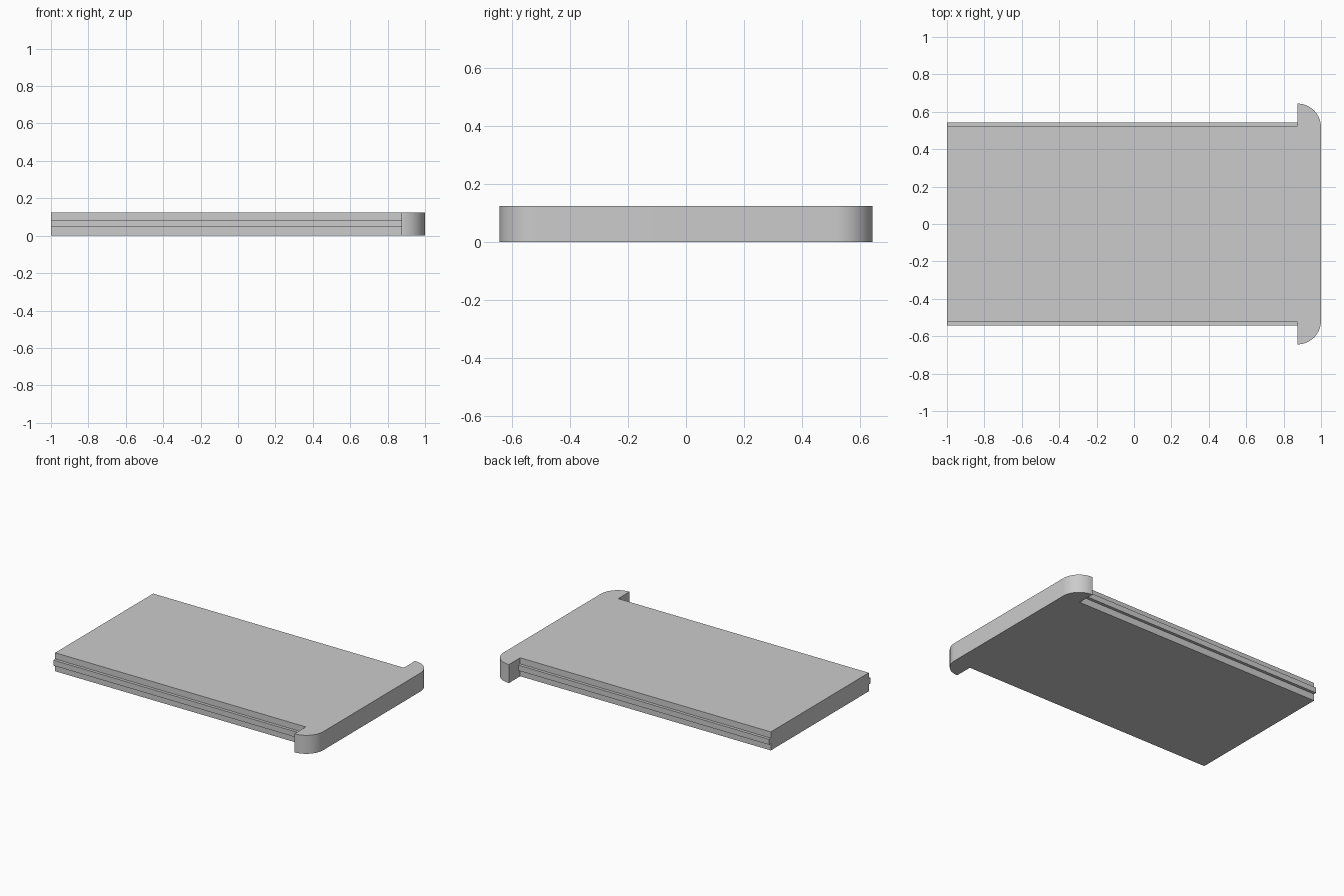
import bpy, bmesh, math
from mathutils import Vector

if "Cube" in bpy.data.objects:
    bpy.data.objects.remove(bpy.data.objects["Cube"], do_unlink=True)

HEIGHT = 0.125
JOINT_X = 0.873      # where the panel meets the end cap
PANEL_Y = 0.523      # half width of the panel
TONGUE_Y = 0.543     # half width across the side tongues
TONGUE_Z = (0.046, 0.083)
CAP_Y = 0.644        # half width of the end cap
CORNER = 1.0 - JOINT_X

grey = bpy.data.materials.new("plain grey")
grey.use_nodes = True
grey.diffuse_color = (0.6, 0.6, 0.6, 1)
grey.node_tree.nodes["Principled BSDF"].inputs["Base Color"].default_value = (0.6, 0.6, 0.6, 1)


def extrude_profile(name, points, direction):
    """Fill a closed outline and extrude it into a solid."""
    bm = bmesh.new()
    face = bm.faces.new([bm.verts.new(p) for p in points])
    result = bmesh.ops.extrude_face_region(bm, geom=[face], use_keep_orig=True)
    moved = [v for v in result["geom"] if isinstance(v, bmesh.types.BMVert)]
    bmesh.ops.translate(bm, verts=moved, vec=Vector(direction))
    bmesh.ops.recalc_face_normals(bm, faces=bm.faces)
    mesh = bpy.data.meshes.new(name)
    bm.to_mesh(mesh)
    bm.free()
    mesh.materials.append(grey)
    obj = bpy.data.objects.new(name, mesh)
    bpy.context.collection.objects.link(obj)
    return obj


# Sliding panel: cross-section with a tongue along each long side
low, high = TONGUE_Z
half = [(PANEL_Y, 0), (PANEL_Y, low), (TONGUE_Y, low),
        (TONGUE_Y, high), (PANEL_Y, high), (PANEL_Y, HEIGHT)]
section = half + [(-y, z) for y, z in reversed(half)]
extrude_profile("sliding_panel", [(-1, y, z) for y, z in section], (JOINT_X + 1, 0, 0))

# End cap: wider bar with rounded outer corners
steps = 16
arc = []
for i in range(steps + 1):
    a = math.pi / 2 * i / steps
    arc.append((JOINT_X + CORNER * math.cos(a), CAP_Y - CORNER + CORNER * math.sin(a), 0))
outline = arc + [(x, -y, z) for x, y, z in reversed(arc)]
cap = extrude_profile("end_cap", outline, (0, 0, HEIGHT))

# Smooth the rounded corners, keep the other edges sharp
bpy.ops.object.select_all(action="DESELECT")
cap.select_set(True)
bpy.context.view_layer.objects.active = cap
bpy.ops.object.shade_smooth_by_angle(angle=math.radians(30))
